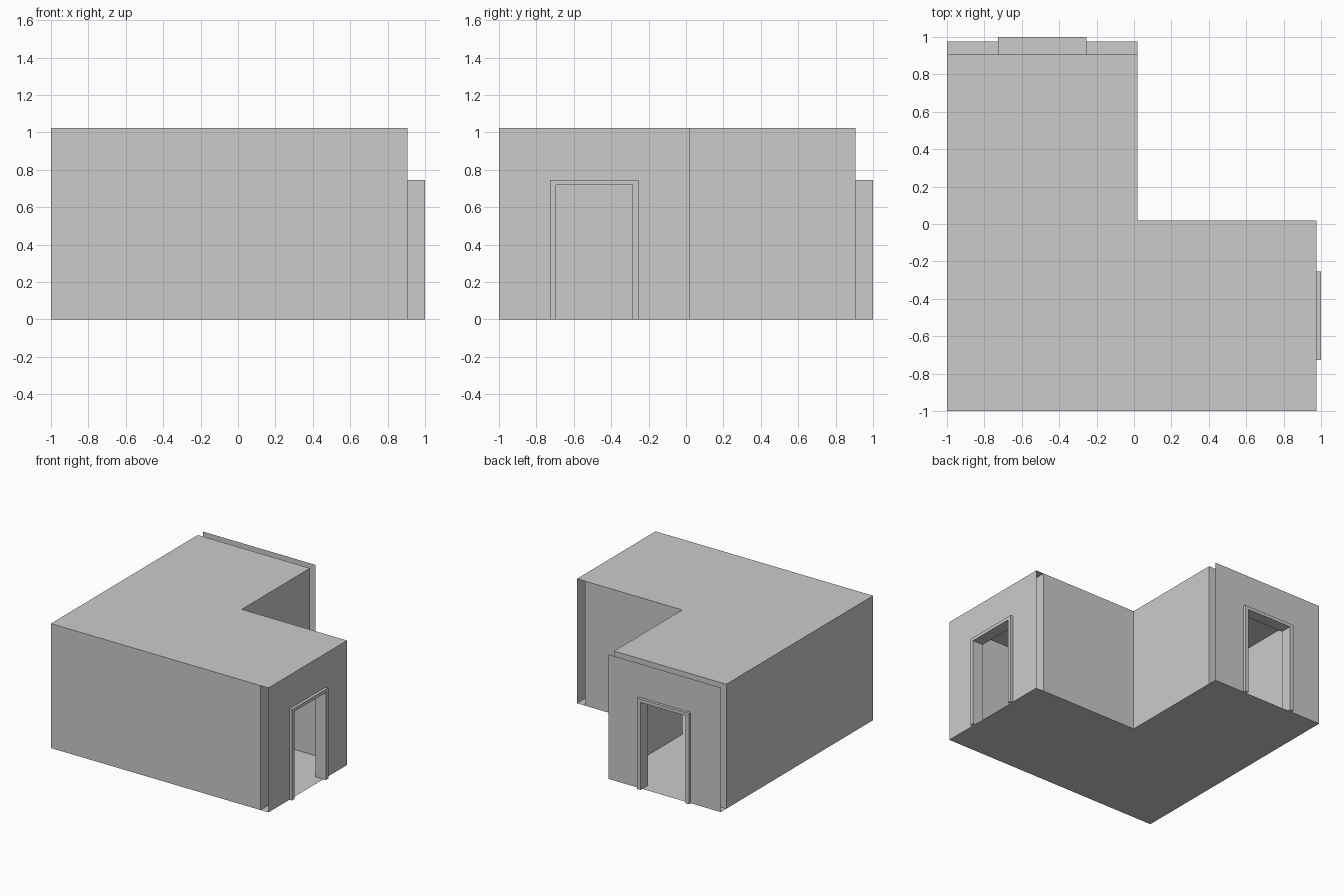
import bpy, bmesh

if "Cube" in bpy.data.objects:
    bpy.data.objects.remove(bpy.data.objects["Cube"])

H = 1.023          # wall height
IN = 0.905         # end of the inner shell
OUT = 0.977        # outer end walls and floor end
C = 0.02           # inner corner of the L
D0, D1, DT = -0.727, -0.255, 0.746   # door frame outer edges and top
T = 0.032          # frame width


def make(name, polys):
    """Build one object from a list of polygons (flat faces)."""
    bm = bmesh.new()
    for p in polys:
        bm.faces.new([bm.verts.new(v) for v in p])
    bmesh.ops.remove_doubles(bm, verts=bm.verts, dist=1e-4)
    bmesh.ops.recalc_face_normals(bm, faces=bm.faces)
    me = bpy.data.meshes.new(name)
    bm.to_mesh(me)
    bm.free()
    ob = bpy.data.objects.new(name, me)
    bpy.context.collection.objects.link(ob)
    return ob


def ell(xe, ye):
    """L-shaped plan outline."""
    return [(-1, -1), (xe, -1), (xe, C), (C, C), (C, ye), (-1, ye)]


# Floor and roof sheets
make("floor", [[(x, y, 0) for x, y in ell(OUT, OUT)]])
make("roof", [[(x, y, H) for x, y in ell(OUT, IN)]])

# Side walls: every edge of the plan except the two doorway ends
plan = ell(IN, IN)
walls = []
for i in (0, 2, 3, 5):
    a, b = plan[i], plan[(i + 1) % 6]
    walls.append([(*a, 0), (*b, 0), (*b, H), (*a, H)])
make("side_walls", walls)

# Doorway ends: the right end, then the same with x and y swapped
for side, swap in (("right", False), ("back", True)):
    def place(d, u, z):
        return (u, d, z) if swap else (d, u, z)

    # End walls with a door-shaped notch, inner and outer skins
    notch = [(-1, 0), (D0, 0), (D0, DT), (D1, DT), (D1, 0), (C, 0), (C, H), (-1, H)]
    for skin, d in (("inner", IN), ("outer", OUT)):
        make(f"{side}_{skin}_end_wall", [[place(d, u, z) for u, z in notch]])

    # Door frame: extruded arch lining the opening
    arch = [(D0, 0), (D0, DT), (D1, DT), (D1, 0),
            (D1 - T, 0), (D1 - T, DT - 0.027), (D0 + T, DT - 0.027), (D0 + T, 0)]
    frame = [[place(d, u, z) for u, z in arch] for d in (IN, 1.0)]
    for i in range(8):
        a, b = arch[i], arch[(i + 1) % 8]
        frame.append([place(IN, *a), place(IN, *b), place(1.0, *b), place(1.0, *a)])
    make(f"{side}_door_frame", frame)
